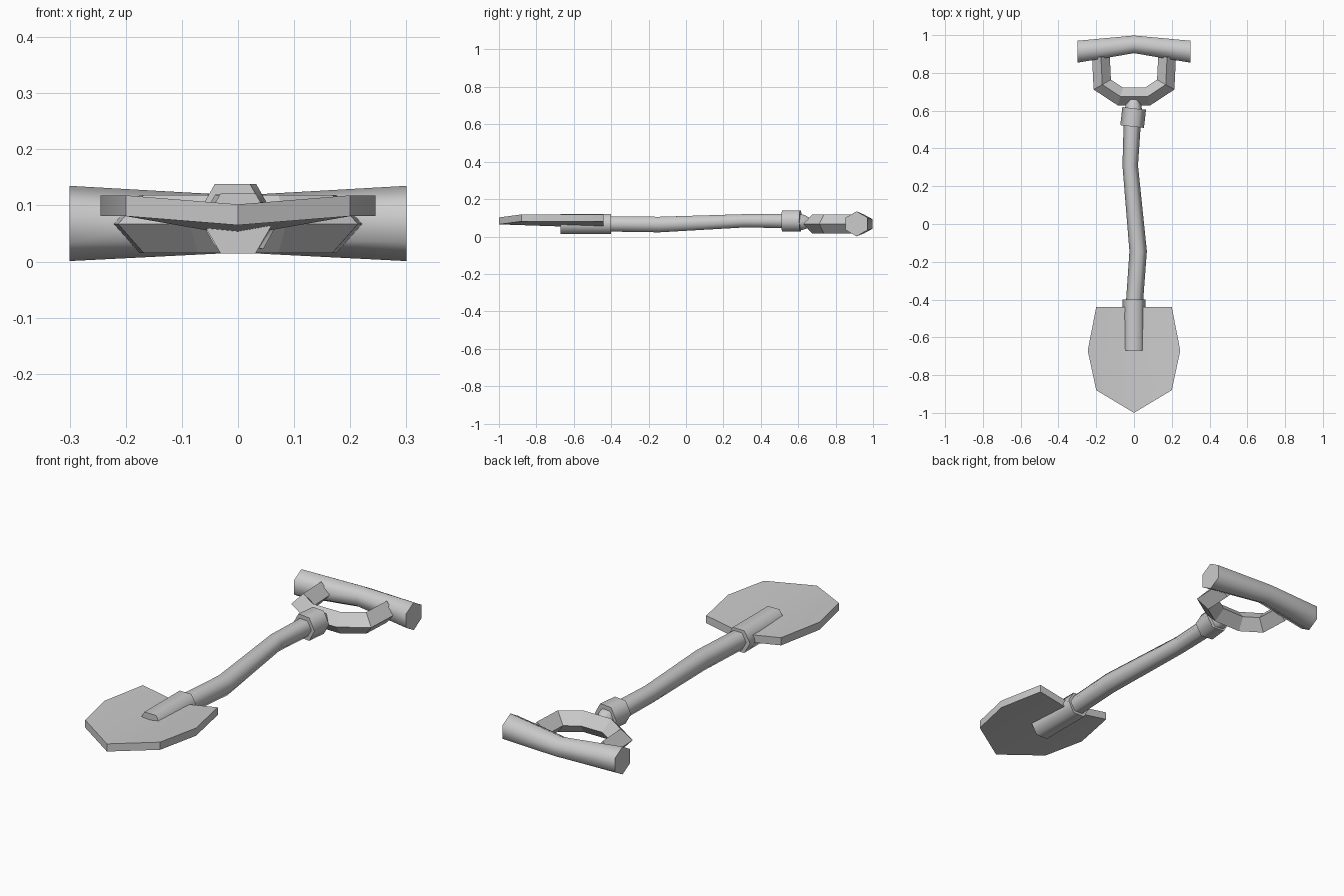
import bpy, bmesh, math
from mathutils import Vector

if "Cube" in bpy.data.objects:
    bpy.data.objects.remove(bpy.data.objects["Cube"])

UP = Vector((0, 0, 1))


def finish(name, bm, smooth):
    bmesh.ops.recalc_face_normals(bm, faces=bm.faces)
    me = bpy.data.meshes.new(name)
    bm.to_mesh(me)
    bm.free()
    ob = bpy.data.objects.new(name, me)
    bpy.context.collection.objects.link(ob)
    if smooth:
        bpy.ops.object.select_all(action='DESELECT')
        ob.select_set(True)
        bpy.context.view_layer.objects.active = ob
        bpy.ops.object.shade_smooth_by_angle(angle=math.radians(smooth))
    return ob


def tube(name, path, sides=6, phase=0.0, smooth=65, axis=None):
    """Loft along (x, y, z, half_width, half_height) stations, mitred at bends."""
    bm = bmesh.new()
    pts = [Vector(p[:3]) for p in path]
    rings = []
    for i, p in enumerate(path):
        a = (pts[i] - pts[i - 1]).normalized() if i else None
        b = (pts[i + 1] - pts[i]).normalized() if i < len(pts) - 1 else None
        t = Vector(axis) if axis else ((a or b) + (b or a)).normalized()
        side = t.cross(UP).normalized()
        up = side.cross(t)
        stretch = 1.0 if axis or not (a and b) else 1 / max(0.5, a.dot(t))
        ring = []
        for k in range(sides):
            ang = phase + math.tau * k / sides
            ring.append(bm.verts.new(pts[i] + side * math.cos(ang) * p[3] * stretch
                                     + up * math.sin(ang) * p[4]))
        rings.append(ring)
    for r, s in zip(rings, rings[1:]):
        for k in range(sides):
            j = (k + 1) % sides
            bm.faces.new((r[k], r[j], s[j], s[k]))
    bm.faces.new(rings[0])
    bm.faces.new(rings[-1])
    return finish(name, bm, smooth)


# Blade: half outline mirrored about a lowered centre crease, then thickened
bm = bmesh.new()
half = [(0.20, -0.44, 0.118), (0.245, -0.67, 0.118), (0.20, -0.88, 0.118)]
centre = [(0, -0.44, 0.083), (0, -1.0, 0.102)]
layers = []
for dz in (0, -0.037):
    right = [(x, y, z + dz) for x, y, z in half]
    left = [(-x, y, z) for x, y, z in reversed(right)]
    c0, c1 = [(x, y, z + dz) for x, y, z in centre]
    layers.append([bm.verts.new(p) for p in [c0] + right + [c1] + left])
for l in layers:
    bm.faces.new(l[:5])
    bm.faces.new(l[4:] + l[:1])
for k in range(8):
    j = (k + 1) % 8
    bm.faces.new((layers[0][k], layers[0][j], layers[1][j], layers[1][k]))
finish("blade", bm, 30)

# Socket joining the blade to the shaft
tube("socket", [(0, -0.67, 0.068, 0.062, 0.062), (0, -0.40, 0.068, 0.062, 0.062)])

# Slightly crooked wooden shaft
tube("shaft", [(0, -0.45, 0.068, 0.045, 0.047), (0.022, -0.145, 0.064, 0.046, 0.048),
               (-0.020, 0.31, 0.084, 0.041, 0.041), (-0.008, 0.56, 0.082, 0.046, 0.043)])

# Upper ferrule and tapered neck
tube("ferrule", [(-0.010, 0.516, 0.083, 0.063, 0.064), (0.001, 0.612, 0.083, 0.063, 0.064)])
tube("neck", [(-0.003, 0.59, 0.078, 0.047, 0.05), (-0.003, 0.63, 0.076, 0.042, 0.046),
              (-0.003, 0.668, 0.072, 0.022, 0.026)])

# Yoke: diamond-section bar bent into a U
arm = [(0.175, 0.885), (0.168, 0.738), (0.072, 0.675)]
u_path = [(-x, y) for x, y in arm] + arm[::-1]
tube("yoke", [(x, y, 0.067, 0.047, 0.052) for x, y in u_path], sides=4, smooth=None)

# Cross grip, waisted and bowed in the middle
tube("grip", [(-0.3, 0.912, 0.068, 0.067, 0.067), (0, 0.951, 0.067, 0.054, 0.051),
              (0.3, 0.912, 0.068, 0.067, 0.067)], phase=math.pi / 6, axis=(1, 0, 0))
